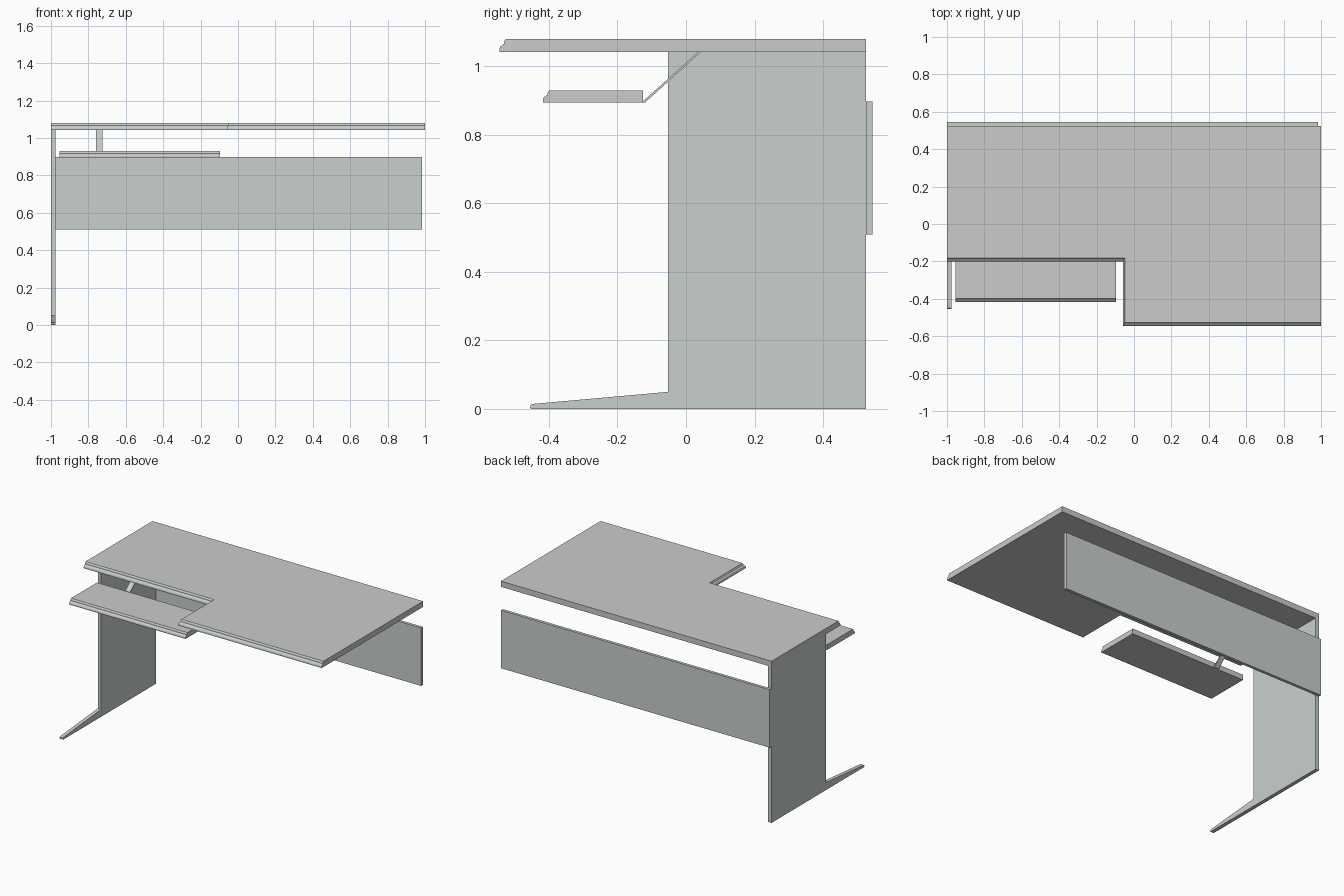
import bpy
import bmesh

if "Cube" in bpy.data.objects:
    bpy.data.objects.remove(bpy.data.objects["Cube"])

panel_mat = bpy.data.materials.new("panel_grey_green")
panel_mat.diffuse_color = (0.58, 0.63, 0.61, 1)
panel_mat.use_nodes = True
panel_mat.node_tree.nodes["Principled BSDF"].inputs["Base Color"].default_value = panel_mat.diffuse_color


def loft(name, rings, mat=None):
    """Join closed rings of points into a solid, capped at both ends."""
    bm = bmesh.new()
    vs = [[bm.verts.new(p) for p in ring] for ring in rings]
    n = len(rings[0])
    for a, b in zip(vs, vs[1:]):
        for i in range(n):
            j = (i + 1) % n
            bm.faces.new((a[i], a[j], b[j], b[i]))
    bm.faces.new(vs[0][::-1])
    bm.faces.new(vs[-1])
    bmesh.ops.recalc_face_normals(bm, faces=bm.faces)
    me = bpy.data.meshes.new(name)
    bm.to_mesh(me)
    bm.free()
    if mat:
        me.materials.append(mat)
    ob = bpy.data.objects.new(name, me)
    bpy.context.collection.objects.link(ob)
    return ob


def side_prism(name, profile, x0, x1, mat=None):
    """Extrude a (y, z) profile along x."""
    return loft(name, [[(x, y, z) for y, z in profile] for x in (x0, x1)], mat)


# Stepped front of the desk, moved inward by d (narrower on the short return)
def front_path(d):
    xs = -0.06 + 0.6 * d
    return [(-1, -0.2 + d), (xs, -0.2 + d), (xs, -0.545 + d), (1, -0.545 + d)]


# Moulded nose: (inset, height above underside)
NOSE = [(0, 0), (0, 0.009), (0.003, 0.016), (0.009, 0.021),
        (0.013, 0.024), (0.014, 0.031), (0.019, 0.038)]
EDGE = 0.035
Z0, T = 1.042, 0.038

# L-shaped worktop
outline = front_path(EDGE) + [(1, 0.525), (-1, 0.525)]
loft("desktop", [[(x, y, z) for x, y in outline] for z in (Z0, Z0 + T)])

# Moulded edging swept along the stepped front
section = NOSE + [(EDGE, T), (EDGE, 0)]
paths = [(front_path(d), Z0 + h) for d, h in section]
loft("front_edging", [[(*p[i], z) for p, z in paths] for i in range(4)], panel_mat)

# Side leg with tapered foot
side_prism("side_leg", [(-0.052, Z0), (0.525, Z0), (0.525, 0), (-0.452, 0),
                        (-0.455, 0.004), (-0.453, 0.012), (-0.445, 0.015),
                        (-0.052, 0.05)], -1, -0.975, panel_mat)

# Modesty panel at the back
side_prism("back_panel", [(0.525, 0.51), (0.545, 0.51), (0.545, 0.897),
                          (0.525, 0.897)], -1, 0.985, panel_mat)

# Keyboard tray with the same nose
tray = [(-0.418 + d, 0.895 + h * 0.92) for d, h in NOSE]
side_prism("keyboard_tray", tray + [(-0.125, 0.93), (-0.125, 0.895)], -0.955, -0.095)

# Slanted arm holding the tray
side_prism("tray_arm", [(-0.125, 0.895), (-0.119, 0.895), (0.043, Z0),
                        (0.035, Z0), (-0.125, 0.899)], -0.76, -0.725, panel_mat)
